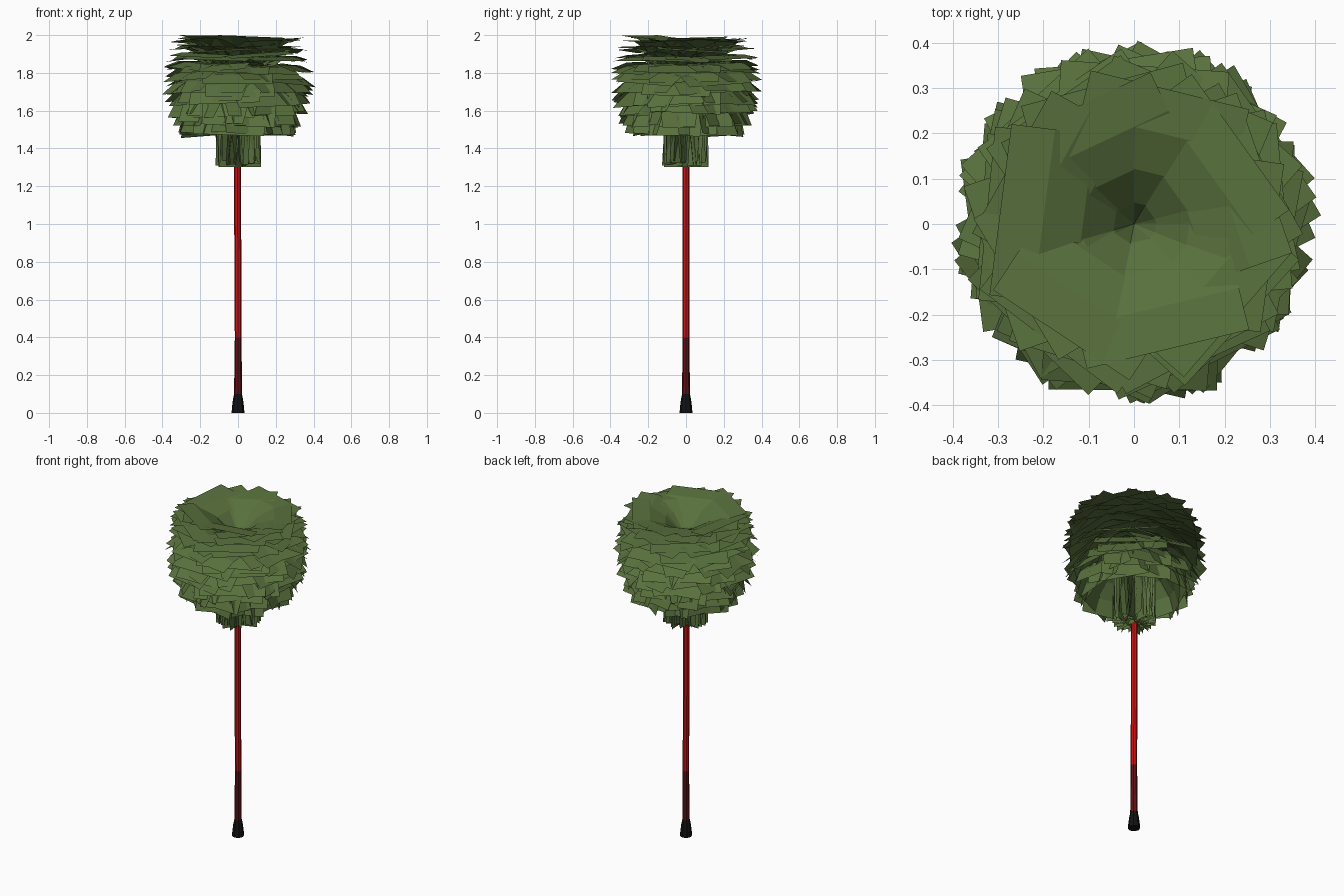
import bpy, bmesh, math, random
from mathutils import Matrix, Vector

if "Cube" in bpy.data.objects:
    bpy.data.objects.remove(bpy.data.objects["Cube"])

random.seed(7)


def material(name, rgb):
    m = bpy.data.materials.new(name)
    m.diffuse_color = (*rgb, 1)
    m.use_nodes = True
    m.node_tree.nodes["Principled BSDF"].inputs["Base Color"].default_value = m.diffuse_color
    return m


LEAF = material("leaf green", (0.10, 0.165, 0.047))
RED = material("trunk red", (0.60, 0.006, 0.007))
DARK_RED = material("dark red", (0.12, 0.006, 0.007))
BLACK = material("root black", (0.006, 0.006, 0.006))


def finish(bm, name, mats):
    me = bpy.data.meshes.new(name)
    bm.to_mesh(me)
    bm.free()
    ob = bpy.data.objects.new(name, me)
    bpy.context.collection.objects.link(ob)
    for m in mats:
        me.materials.append(m)
    return ob


def frond(bm, azimuth, tilt, bend, length, width, base_z, roll=0.0, segs=4):
    """Square frond leaving the trunk top at a tilt and arching downwards by bend."""
    mat = (Matrix.Translation((0, 0, base_z)) @ Matrix.Rotation(azimuth, 4, 'Z')
           @ Matrix.Rotation(roll, 4, 'X'))
    x = z = 0.0
    prev = None
    for s in range(segs + 1):
        row = [bm.verts.new(mat @ Vector((x, y, z))) for y in (-width / 2, width / 2)]
        if prev:
            bm.faces.new((prev[0], row[0], row[1], prev[1]))
        prev = row
        a = math.radians(tilt - bend * s / (segs - 1))
        x += length / segs * math.cos(a)
        z += length / segs * math.sin(a)


# Trunk: lofted rings with a flared root, coloured by height
SIDES = 8
rings = [(0, 0.034, 0), (0.03, 0.032, 0), (0.07, 0.027, 0), (0.10, 0.021, 0),
         (0.40, 0.018, 0.001), (0.80, 0.0185, -0.001), (1.20, 0.0185, -0.002),
         (1.50, 0.017, -0.002), (1.75, 0.014, -0.002)]
bm = bmesh.new()
loops = []
for z, r, cx in rings:
    loops.append([bm.verts.new((cx + r * math.cos(math.tau * i / SIDES),
                                r * math.sin(math.tau * i / SIDES), z)) for i in range(SIDES)])
for a, b in zip(loops, loops[1:]):
    for i in range(SIDES):
        j = (i + 1) % SIDES
        bm.faces.new((a[i], a[j], b[j], b[i]))
bm.faces.new(loops[0][::-1])
bm.faces.new(loops[-1])
for f in bm.faces:
    z = f.calc_center_median().z
    f.material_index = 2 if z < 0.1 else 1 if z < 0.4 else 0
finish(bm, "trunk", [RED, DARK_RED, BLACK])

# Crown: tiers of arching square fronds, from drooping to raised
bm = bmesh.new()
TIERS, PER_TIER = 10, 11
for t in range(TIERS):
    k = t / (TIERS - 1)
    for i in range(PER_TIER):
        az = math.tau * (i + 0.382 * t) / PER_TIER + random.uniform(-0.2, 0.2)
        frond(bm, az, -15 + 78 * k + random.uniform(-3, 3), 58,
              random.uniform(0.375, 0.395), random.uniform(0.36, 0.39),
              1.725 + 0.055 * k, math.radians(random.uniform(-4, 4)))
# Fit the crown to its height
low, top = (fn(v.co.z for v in bm.verts) for fn in (min, max))
for v in bm.verts:
    v.co.z = 1.455 + (v.co.z - low) * 0.545 / (top - low)
finish(bm, "crown_fronds", [LEAF])

# Skirt: old fronds hanging close around the trunk
bm = bmesh.new()
for i in range(26):
    az = math.tau * i / 26 + random.uniform(-0.1, 0.1)
    frond(bm, az, random.uniform(-88, -83), 0, random.uniform(0.385, 0.42),
          random.uniform(0.22, 0.24), 1.72, segs=2)
finish(bm, "hanging_fronds", [LEAF])
